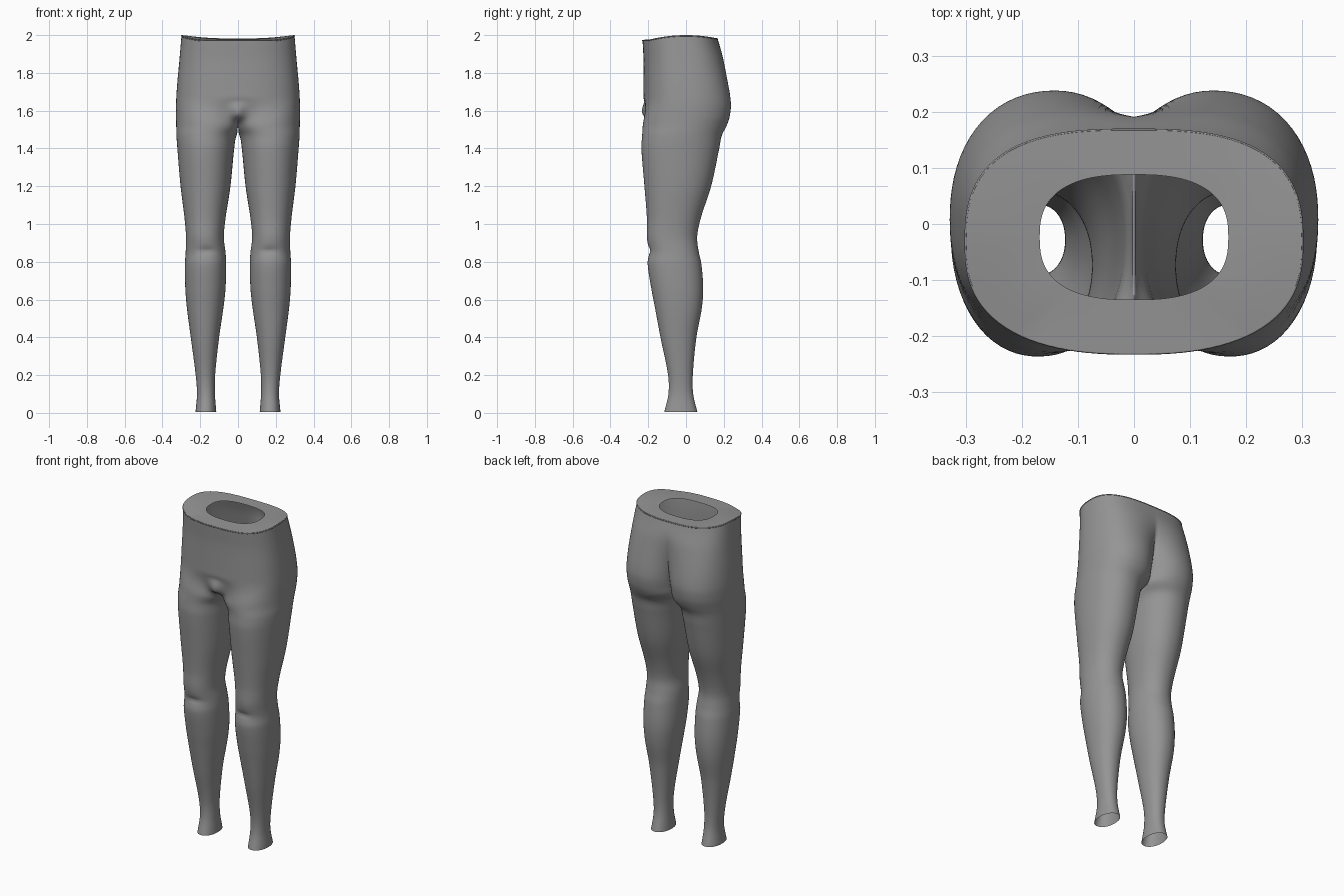
import bpy, bmesh
from math import sin, cos, radians, exp

if "Cube" in bpy.data.objects:
    bpy.data.objects.remove(bpy.data.objects["Cube"])

CROTCH = 1.515
OUT, INN = 56, 14          # ring segments on the outside and on the inner thigh
# height, outer x, inner x, front y, back y
PROFILE = [
    (0.005, .225, .115, -.115, .060), (0.10, .217, .122, -.093, .038),
    (0.20, .224, .121, -.095, .036), (0.40, .250, .100, -.135, .055),
    (0.55, .270, .078, -.163, .083), (0.66, .279, .066, -.184, .091),
    (0.79, .281, .063, -.203, .081), (0.85, .277, .066, -.196, .068),
    (0.93, .275, .075, -.207, .059), (1.03, .283, .066, -.207, .078),
    (1.20, .304, .040, -.220, .133), (1.40, .321, .020, -.236, .176),
    (1.47, .326, .007, -.232, .190), (1.52, .327, -.03, -.229, .215),
    (1.57, .328, -.03, -.227, .233), (1.64, .328, -.03, -.226, .243),
    (1.74, .322, -.03, -.225, .232), (1.87, .310, -.03, -.225, .204),
    (2.00, .299, -.03, -.230, .167)]

# dark grey cloth
cloth = bpy.data.materials.new("dark_cloth")
cloth.diffuse_color = (.3, .3, .3, 1)
cloth.use_nodes = True
cloth.node_tree.nodes["Principled BSDF"].inputs["Base Color"].default_value = cloth.diffuse_color


def smooth(a, b, v):
    t = min(1, max(0, (v - a) / (b - a)))
    return t * t * (3 - 2 * t)


def profile(z):
    """Smooth (Hermite) interpolation of the profile table."""
    p = PROFILE
    i = next((k for k in range(len(p) - 2) if z < p[k + 1][0]), len(p) - 2)
    a, b = p[i], p[i + 1]
    h, l = p[max(i - 1, 0)], p[min(i + 2, len(p) - 1)]
    d = b[0] - a[0]
    t = (z - a[0]) / d
    res = []
    for k in range(1, 5):
        m0 = (b[k] - h[k]) / (b[0] - h[0]) * d
        m1 = (l[k] - a[k]) / (l[0] - a[0]) * d
        res.append((2*t**3 - 3*t*t + 1) * a[k] + (t**3 - 2*t*t + t) * m0
                   + (3*t*t - 2*t**3) * b[k] + (t**3 - t*t) * m1)
    return res


def oval(deg, cx, rx, yf, yb, n):
    c, s = cos(radians(deg)), sin(radians(deg))
    f = (abs(c)**n + abs(s)**n) ** (-1 / n)
    return cx + rx * c * f, (yf + yb) / 2 + (yb - yf) / 2 * s * f


def rim_dip(y, z):
    return -.025 * min(1, (y / .2)**2) * smooth(1.85, 2, z)


def ring(z):
    """Half-body ring: open arc above the crotch, closed loop below."""
    xo, xi, yf, yb = profile(z)
    cx, rx = (xo + xi) / 2, (xo - xi) / 2
    torso = z > CROTCH + .001
    at_crotch = abs(z - CROTCH) < .001
    pts = []
    for i in range(OUT + (1 if torso else INN)):
        inner = i >= OUT or i == 0
        a = -150 + 300 * i / OUT if i <= OUT else 150 + 60 * (i - OUT) / INN
        x, y = oval(a, cx, rx, yf, yb, 2.15)
        if torso:
            t = -90 + 180 * i / OUT
            s = (sin(radians(t)) + 1) / 2
            tx, ty = oval(t, 0, xo, yf, yb, 2.5 + .3 * s)
            w = (1 - s) * (1 - smooth(CROTCH, 1.68, z)) + s * (1 - smooth(CROTCH, 1.97, z))
            x, y = tx + (x - tx) * w, ty + (y - ty) * w
        if torso or at_crotch:
            x = 0 if inner else max(0, x)
            # rounded front: fill the groin crease, then a soft bulge
            if y < -.02:
                fill = smooth(1.515, 1.58, z) * exp(-(x / .055)**2)
                y += (min(y, -.217) - y) * fill
                y -= .016 * exp(-(x / .05)**2 - ((z - 1.6) / .04)**2)
        else:
            x = max(.003, x)
            # kneecap crease
            if y < -.1:
                y += .010 * exp(-((x - .165) / .045)**2 - ((z - .86) / .014)**2)
        pts.append((x, y, z + rim_dip(y, z)))
    return pts


def half_object(name, rows, closed_below):
    """Skin the rows and mirror them across x = 0."""
    bm = bmesh.new()
    vs = [[bm.verts.new(p) for p in r] for r in rows]
    for lo, hi in zip(vs, vs[1:]):
        loop = len(lo) == len(hi) and len(lo) > OUT + 1
        n = len(lo) if loop and closed_below else OUT
        for i in range(n):
            j = (i + 1) % len(lo)
            bm.faces.new((lo[i], lo[j], hi[(i + 1) % len(hi)], hi[i]))
    me = bpy.data.meshes.new(name)
    bm.to_mesh(me)
    bm.free()
    me.materials.append(cloth)
    ob = bpy.data.objects.new(name, me)
    bpy.context.collection.objects.link(ob)
    mod = ob.modifiers.new("mirror", 'MIRROR')
    mod.merge_threshold = .0005
    bpy.context.view_layer.objects.active = ob
    ob.select_set(True)
    bpy.ops.object.shade_smooth_by_angle(angle=radians(60))
    ob.select_set(False)
    return ob


# legs and hips
low = [.005 + (CROTCH - .005) * i / 110 for i in range(110)] + [CROTCH]
high = [CROTCH + (2 - CROTCH) * i / 44 for i in range(1, 45)]
rows = [ring(z) for z in low + high]
half_object("legs_and_hips", rows, True)

# inward lip around the waist opening
outer = rows[-1]
hole = []
for i in range(OUT + 1):
    x, y = oval(-90 + 180 * i / OUT, 0, .168, -.135, .088, 2.6)
    hole.append((0 if i in (0, OUT) else x, y, 1.985 + .5 * rim_dip(y, 2)))
lip = [[tuple(a + (b - a) * k / 4 for a, b in zip(p, q)) for p, q in zip(outer, hole)]
       for k in range(5)]
half_object("waist_lip", lip, False)

# thin rolled seam along the waist edge
cu = bpy.data.curves.new("waist_seam", 'CURVE')
cu.dimensions = '3D'
cu.bevel_depth = .003
cu.bevel_resolution = 1
cu.materials.append(cloth)
sp = cu.splines.new('POLY')
path = outer + [(-x, y, z) for x, y, z in outer[-2:0:-1]]
sp.points.add(len(path) - 1)
for pt, (x, y, z) in zip(sp.points, path):
    pt.co = (x, y, z - .004, 1)
sp.use_cyclic_u = True
bpy.context.collection.objects.link(bpy.data.objects.new("waist_seam", cu))
